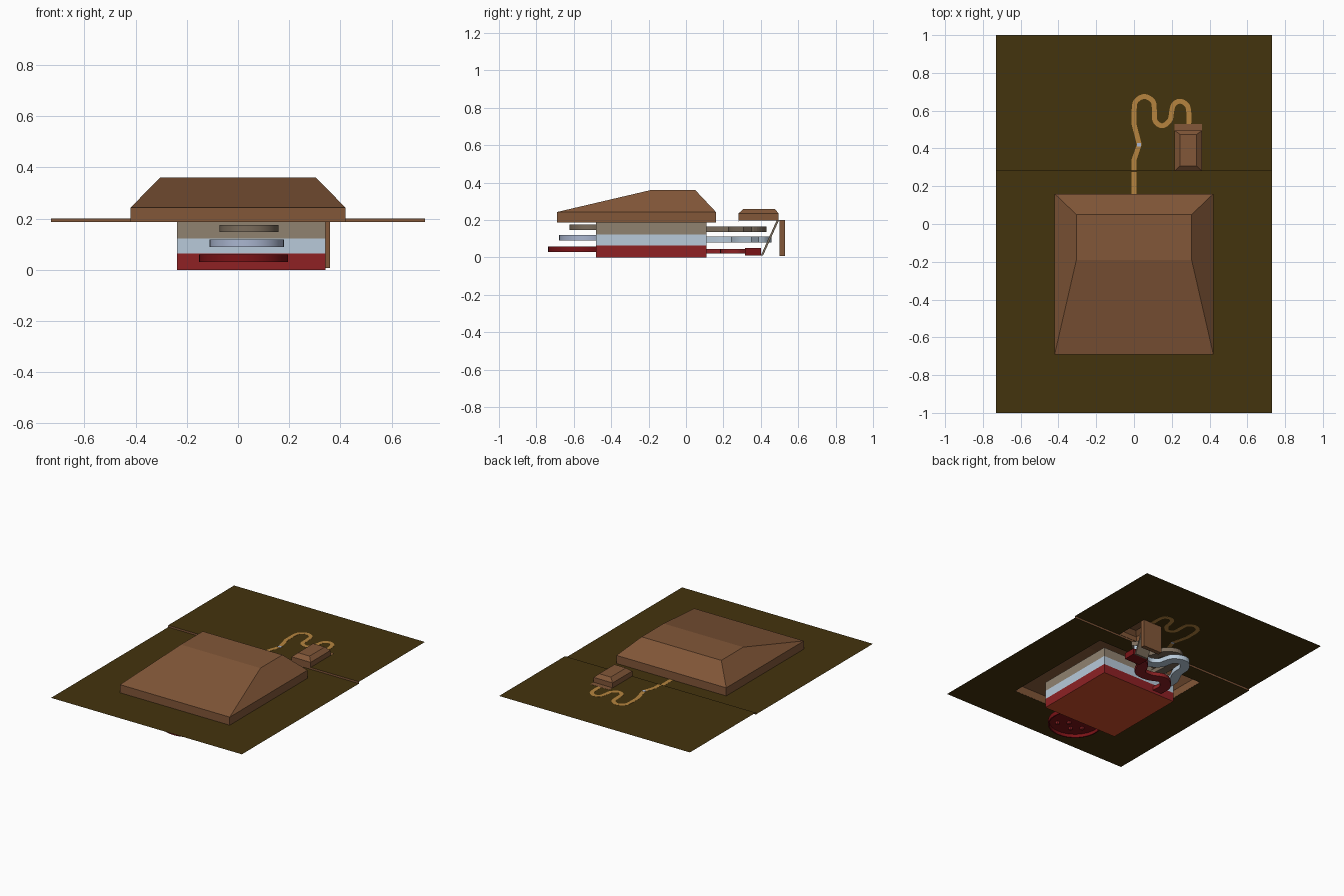
import bpy, bmesh, math
from mathutils import Vector

if "Cube" in bpy.data.objects:
    bpy.data.objects.remove(bpy.data.objects["Cube"])


def mat(name, r, g, b):
    lin = [((c / 255 + 0.055) / 1.055) ** 2.4 if c > 10 else c / 255 / 12.92 for c in (r, g, b)]
    m = bpy.data.materials.new(name)
    m.diffuse_color = (*lin, 1)
    m.use_nodes = True
    m.node_tree.nodes["Principled BSDF"].inputs["Base Color"].default_value = m.diffuse_color
    return m


GROUND = mat("dark olive brown", 68, 51, 13)
WOOD = mat("roof brown", 130, 87, 56)
PATH = mat("tan path", 182, 132, 62)
RED = mat("wall red", 142, 33, 36)
BLUE = mat("wall pale blue", 184, 202, 218)
TAUPE = mat("wall taupe", 144, 130, 112)
DEEP = mat("deep red", 122, 18, 22)
SLATE = mat("slate blue", 170, 182, 208)
STONE = mat("dark taupe", 122, 108, 92)
RUST = mat("rust floor", 208, 78, 42)


def make(name, verts, faces, *mats):
    me = bpy.data.meshes.new(name)
    me.from_pydata(verts, [], faces)
    bm = bmesh.new()
    bm.from_mesh(me)
    bmesh.ops.recalc_face_normals(bm, faces=bm.faces)
    bm.to_mesh(me)
    bm.free()
    for m in mats:
        me.materials.append(m)
    ob = bpy.data.objects.new(name, me)
    bpy.context.collection.objects.link(ob)
    return ob


def rect(x0, x1, y0, y1, z):
    return [(x0, y0, z), (x1, y0, z), (x1, y1, z), (x0, y1, z)]


def loft(name, rings, *mats, bottom=True, top=True):
    """Skin a stack of equal rings, with optional caps."""
    n = len(rings[0])
    verts = [v for r in rings for v in r]
    faces = [(k * n + i, k * n + (i + 1) % n, (k + 1) * n + (i + 1) % n, (k + 1) * n + i)
             for k in range(len(rings) - 1) for i in range(n)]
    if bottom:
        faces.append(tuple(range(n))[::-1])
    if top:
        faces.append(tuple(range(len(verts) - n, len(verts))))
    return make(name, verts, faces, *mats)


def box(name, x0, x1, y0, y1, z0, z1, *mats):
    return loft(name, [rect(x0, x1, y0, y1, z0), rect(x0, x1, y0, y1, z1)], *mats)


def smooth_path(pts, steps=8):
    """Catmull-Rom curve through the points."""
    p = [Vector(v) for v in pts]
    p = [2 * p[0] - p[1]] + p + [2 * p[-1] - p[-2]]
    out = []
    for a, b, c, d in zip(p, p[1:], p[2:], p[3:]):
        for s in range(steps):
            t = s / steps
            out.append(0.5 * (2 * b + (c - a) * t + (2 * a - 5 * b + 4 * c - d) * t * t
                              + (3 * b - a - 3 * c + d) * t ** 3))
    return out + [p[-2]]


def strip(name, pts, width, z0, z1, m, rise=None):
    """Rectangular section swept along a flat path."""
    rings = []
    for i, p in enumerate(pts):
        t = (pts[min(i + 1, len(pts) - 1)] - pts[max(i - 1, 0)]).normalized()
        n = Vector((-t.y, t.x)) * width / 2
        dz = rise(p) if rise else 0
        a, b = p + n, p - n
        rings.append([(a.x, a.y, z0 + dz), (b.x, b.y, z0 + dz),
                      (b.x, b.y, z1 + dz), (a.x, a.y, z1 + dz)])
    return loft(name, rings, m)


# ground in two levels, open under each roof, with a low step between
LOW, HIGH, STEP = 0.187, 0.2, 0.28
loft("front_ground", [rect(-0.73, 0.73, -1, STEP, LOW), rect(-0.419, 0.419, -0.689, 0.159, LOW)],
     GROUND, bottom=False, top=False)
loft("back_ground", [rect(-0.73, 0.73, STEP, 1, HIGH), rect(0.216, 0.359, 0.282, 0.494, HIGH)],
     GROUND, bottom=False, top=False)
for o in ("front_ground", "back_ground"):
    me = bpy.data.objects[o].data
    if me.polygons[0].normal.z < 0:
        me.flip_normals()
make("ground_step", [(-0.73, STEP, LOW), (0.73, STEP, LOW), (0.73, STEP, HIGH), (-0.73, STEP, HIGH)],
     [(0, 1, 2, 3)], WOOD)

# hollow main roof and small entrance roof
loft("main_roof", [rect(-0.42, 0.42, -0.69, 0.16, 0.186), rect(-0.42, 0.42, -0.69, 0.16, 0.243),
                   rect(-0.305, 0.305, -0.19, 0.05, 0.36)], WOOD, bottom=False)
loft("entrance_roof", [rect(0.215, 0.36, 0.28, 0.495, 0.199), rect(0.215, 0.36, 0.28, 0.495, 0.235),
                       rect(0.243, 0.332, 0.308, 0.475, 0.26)], WOOD, bottom=False)

# entrance shaft: back board and sloping ladder
box("shaft_board", 0.215, 0.36, 0.5, 0.53, 0.007, 0.201, WOOD)
box("shaft_threshold", 0.215, 0.36, 0.494, 0.502, 0.197, 0.201, WOOD)
loft("shaft_ladder", [rect(0.23, 0.33, 0.4, 0.412, 0.01), rect(0.23, 0.33, 0.485, 0.497, 0.199)], STONE)

# winding path
way = [Vector(p) for p in ((0, 0.16), (0, 0.34), (0.028, 0.42), (0, 0.53))]
way += smooth_path([(0, 0.6), (0.01, 0.65), (0.055, 0.675), (0.1, 0.65), (0.108, 0.6), (0.112, 0.545),
                    (0.15, 0.52), (0.19, 0.55), (0.2, 0.6), (0.212, 0.635), (0.245, 0.65),
                    (0.28, 0.63), (0.29, 0.59), (0.29, 0.525)])
way.insert(1, Vector((0, STEP - 0.002)))
way.insert(2, Vector((0, STEP + 0.002)))
strip("winding_path", way, 0.026, 0.1992, 0.2008, PATH, lambda p: LOW - HIGH if p.y < STEP else 0)
box("path_stone", 0.015, 0.038, 0.41, 0.428, 0.199, 0.202, SLATE)

# three underground storeys
for name, z0, z1, m in (("lower_storey", 0, 0.063, RED), ("middle_storey", 0.063, 0.123, BLUE),
                        ("upper_storey", 0.123, 0.186, TAUPE)):
    ob = box(name, -0.238, 0.342, -0.48, 0.11, z0, z1, m, RUST)
    if z0 == 0:
        for f in ob.data.polygons:
            f.material_index = int(f.normal.z < -0.5)


# rounded front rooms: curved rim around a recessed floor
def round_room(name, cx, cy, r, z0, z1, m, m_sill):
    n, zf = 48, z1 - 0.007
    ring = lambda rad, z: [(cx + rad * math.cos(2 * math.pi * i / n),
                            cy + rad * math.sin(2 * math.pi * i / n), z) for i in range(n)]
    ob = loft(name, [ring(r - 0.008, zf), ring(r - 0.008, z0), ring(r, z0), ring(r, z1)], m)
    bpy.context.view_layer.objects.active = ob
    ob.select_set(True)
    bpy.ops.object.shade_smooth_by_angle(angle=math.radians(40))
    ob.select_set(False)
    box(name + "_sill", cx - r * 0.93, cx + r * 0.93, -0.515, -0.507, z0, zf, m_sill)


round_room("lower_round_room", 0.022, -0.563, 0.174, 0.03, 0.06, DEEP, RED)
round_room("middle_round_room", 0.034, -0.533, 0.145, 0.09, 0.119, SLATE, BLUE)
round_room("upper_round_room", 0.043, -0.508, 0.115, 0.148, 0.176, STONE, TAUPE)
for i in range(4):
    x = -0.06 + i * 0.055
    y = -0.59 - 0.05 * (i % 2)
    box("room_post_%d" % (i + 1), x - 0.009, x + 0.009, y - 0.009, y + 0.009, 0.035, 0.055, RED)

# winding back corridors, one on each storey
strip("lower_corridor", smooth_path([(-0.1, 0.1), (-0.1, 0.19), (-0.03, 0.25), (0.06, 0.22),
                                     (0.14, 0.23), (0.19, 0.31), (0.27, 0.35)]),
      0.07, 0.02, 0.046, RED)
box("lower_landing", 0.22, 0.34, 0.315, 0.4, 0.01, 0.052, DEEP)
strip("middle_corridor", smooth_path([(-0.16, 0.1), (-0.16, 0.2), (-0.12, 0.29), (-0.11, 0.37), (-0.06, 0.425),
                                      (0.01, 0.4), (0.04, 0.31), (0.11, 0.27), (0.2, 0.3), (0.27, 0.37)]),
      0.06, 0.08, 0.112, BLUE)
strip("upper_corridor", smooth_path([(-0.08, 0.1), (-0.09, 0.22), (-0.08, 0.34), (-0.02, 0.4),
                                     (0.05, 0.36), (0.09, 0.27), (0.18, 0.26), (0.26, 0.33)]),
      0.06, 0.135, 0.165, STONE)
